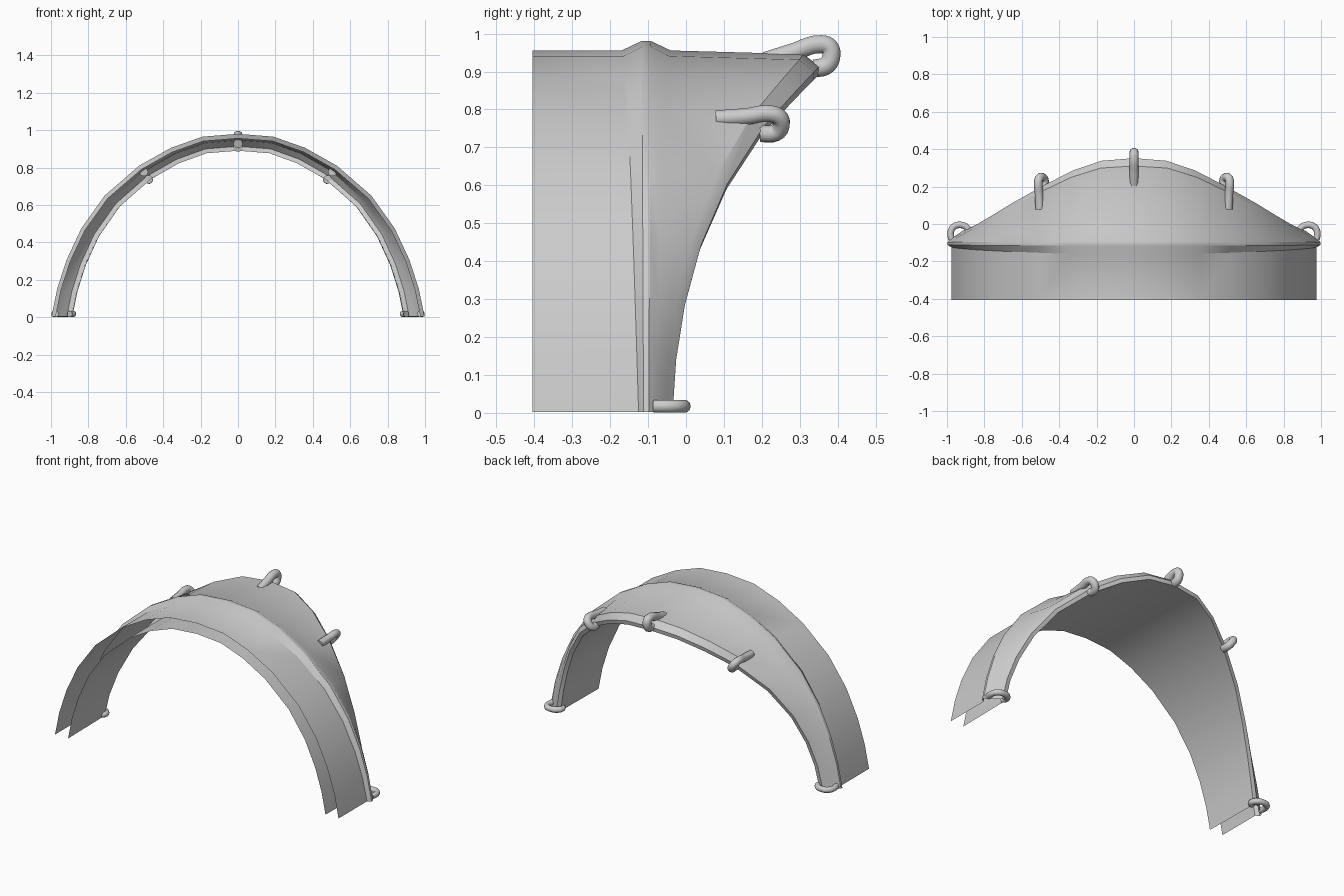
import bpy, bmesh, math

if "Cube" in bpy.data.objects:
    bpy.data.objects.remove(bpy.data.objects["Cube"])

# Half of the arch line from crown to foot: x, z of the rib, y of the rear edge
HALF = [(0, .98, .352), (.19, .965, .338), (.36, .905, .285), (.53, .81, .205),
        (.715, .65, .11), (.84, .475, .04), (.92, .305, -.003), (.97, .15, -.026),
        (1.0, .003, -.035)]


def section(x, z, rear):
    """Cross-section of the double-skinned shell, outer front edge to inner front edge."""
    t = math.atan2(x, z) / (math.pi / 2)      # 0 at crown, 1 at foot

    def mix(a, b):
        return a + (b - a) * t
    prof = [(-.405, .975, .975), (mix(-.17, -.125), .975, .975),
            (mix(-.118, -.112), .997, 1), (mix(-.092, -.098), .997, 1),
            (mix(-.04, -.08), .98, .975), (rear - mix(.042, .018), .94, .965),
            (rear, .915, .932), (rear - .003, .89, .908), (-.405, .885, .908)]
    return [(x * kx, y, z * kz) for y, kx, kz in prof]


# Arched shell
bm = bmesh.new()
rows = []
for sx, pts in ((-1, HALF[:0:-1]), (1, HALF)):
    for p in pts:
        rows.append([bm.verts.new((sx * x, y, z)) for x, y, z in section(*p)])
for a, b in zip(rows, rows[1:]):
    for j in range(len(a) - 1):
        bm.faces.new((a[j], a[j + 1], b[j + 1], b[j]))
bmesh.ops.recalc_face_normals(bm, faces=bm.faces)
mesh = bpy.data.meshes.new("arched_shell")
bm.to_mesh(mesh)
bm.free()
shell = bpy.data.objects.new("arched_shell", mesh)
bpy.context.collection.objects.link(shell)
bpy.context.view_layer.objects.active = shell
shell.select_set(True)
bpy.ops.object.shade_smooth_by_angle(angle=math.radians(30))


def loop(name, path, angle, radius, lift=0):
    """Bent-rod loop; path holds (y, distance from arch centre)."""
    cu = bpy.data.curves.new(name, 'CURVE')
    cu.dimensions = '3D'
    cu.bevel_depth = radius
    cu.bevel_resolution = 3
    cu.resolution_u = 5
    cu.use_fill_caps = True
    sp = cu.splines.new('BEZIER')
    sp.bezier_points.add(len(path) - 1)
    a = math.radians(angle)
    for bp, (y, r) in zip(sp.bezier_points, path):
        bp.co = (r * math.sin(a), y, r * math.cos(a) + lift)
        bp.handle_left_type = bp.handle_right_type = 'AUTO'
    bpy.context.collection.objects.link(bpy.data.objects.new(name, cu))


# Crown loop
loop("crown_loop", [(.21, .928), (.28, .95), (.355, .972), (.378, .964),
                    (.383, .94), (.37, .916), (.34, .908)], 0, .025)
# Side and foot loops, mirrored
for side, s in (("left", -1), ("right", 1)):
    loop(side + "_shoulder_loop", [(.08, .925), (.16, .932), (.225, .94), (.247, .927),
                                   (.25, .9), (.235, .88), (.195, .878)], s * 33, .023)
    loop(side + "_foot_loop", [(-.085, .975), (-.045, .98), (-.014, .963), (-.005, .932),
                               (-.016, .897), (-.045, .882), (-.065, .9)], s * 90, .0175, .0175)
